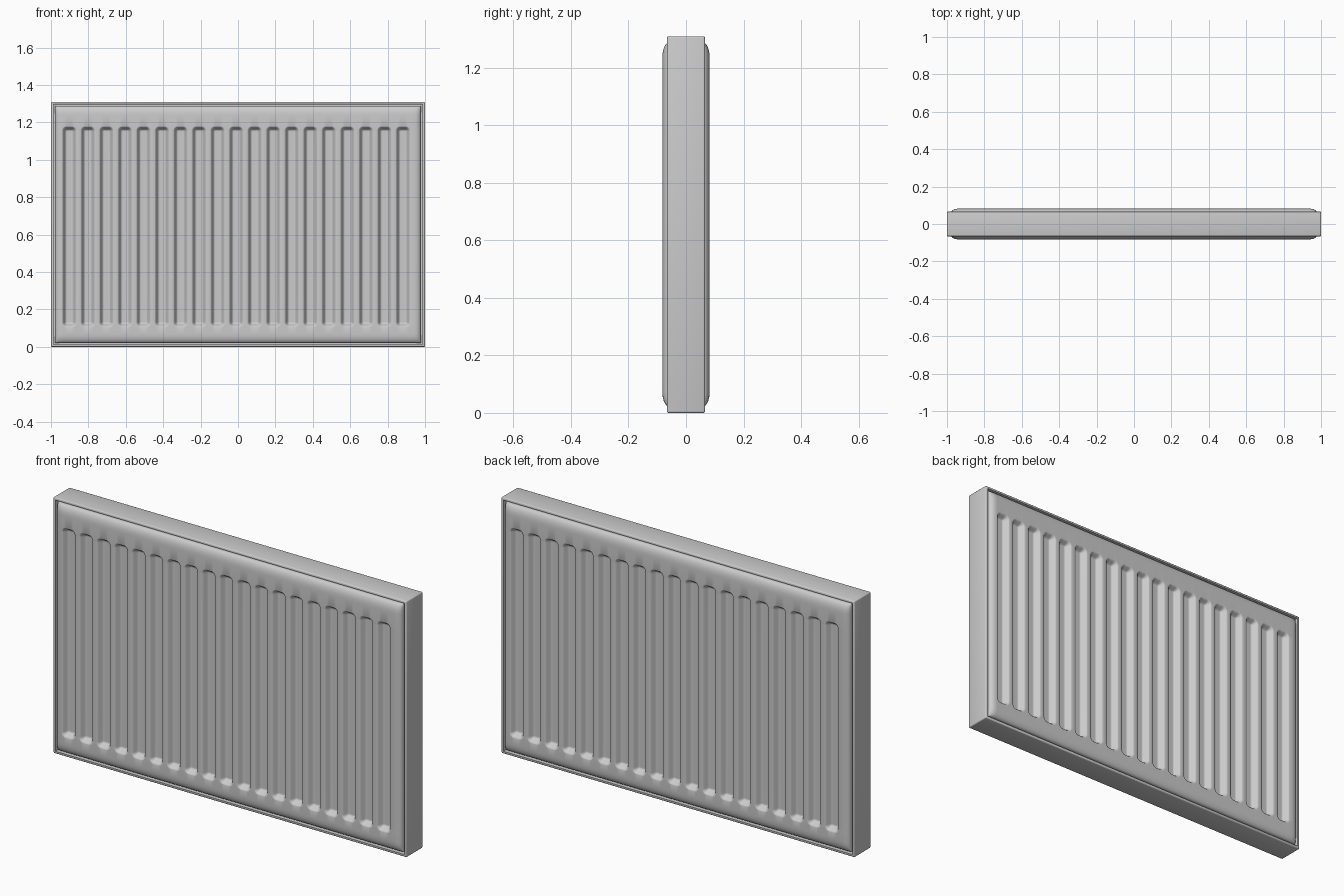
import bpy, bmesh, math

if "Cube" in bpy.data.objects:
    bpy.data.objects.remove(bpy.data.objects["Cube"])

H, DEPTH = 1.31, 0.066            # casing height, half depth
FACE = 0.082                      # outermost panel surface
X0, X1, Z0, Z1 = -0.978, 0.978, 0.021, 1.289
N, FIRST, PITCH = 19, -0.902, 0.0991
HW, ZLO, ZHI = 0.039, 0.105, 1.18  # flute half width and ends
RAD, WALL, SINK = 0.026, 0.024, 0.027


def add_object(name, bm, angle):
    bmesh.ops.recalc_face_normals(bm, faces=bm.faces)
    me = bpy.data.meshes.new(name)
    bm.to_mesh(me)
    bm.free()
    ob = bpy.data.objects.new(name, me)
    bpy.context.collection.objects.link(ob)
    bpy.context.view_layer.objects.active = ob
    ob.select_set(True)
    bpy.ops.object.shade_smooth_by_angle(angle=math.radians(angle))
    ob.select_set(False)
    return ob


# Casing: box with a shallow pocket front and back, leaving a thin rim
bm = bmesh.new()
bmesh.ops.create_cube(bm, size=1)
for v in bm.verts:
    v.co = (v.co.x * 2, v.co.y * 2 * DEPTH, (v.co.z + 0.5) * H)
bm.normal_update()
outer = list(bm.edges)
for f in [f for f in bm.faces if abs(f.normal.y) > 0.9]:
    s = 1 if f.normal.y > 0 else -1
    bmesh.ops.inset_region(bm, faces=[f], thickness=0.018)
    bmesh.ops.inset_region(bm, faces=[f], thickness=0.0005)
    for v in f.verts:
        v.co.y = s * 0.03
bmesh.ops.bevel(bm, geom=outer, offset=0.006, segments=3, profile=0.5, affect='EDGES')
add_object("casing", bm, 35)


def rounded(d, r):
    t = min(max(d / r, 0), 1)
    return math.sqrt(1 - (1 - t) ** 2)


def surface(x, z):
    # rounded outer border
    edge = min(rounded(x - X0, 0.035), rounded(X1 - x, 0.035)) \
        * min(rounded(z - Z0, 0.05), rounded(Z1 - z, 0.05))
    y = 0.058 + (FACE - 0.058) * edge
    # nearest flute, as a rounded rectangle
    i = min(max(round((x - FIRST) / PITCH), 0), N - 1)
    qx = abs(x - FIRST - i * PITCH) - HW + RAD
    qz = abs(z - (ZLO + ZHI) / 2) - (ZHI - ZLO) / 2 + RAD
    d = math.hypot(max(qx, 0), max(qz, 0)) + min(max(qx, qz), 0) - RAD
    t = min(max(-d / WALL, 0), 1)
    return -(y - SINK * t * t * (3 - 2 * t))


# Grid lines follow the border curve and the flute walls
border = [0, 0.0015, 0.005, 0.01, 0.017, 0.025, 0.035]
steps = [0, 0.003, 0.006, 0.009, 0.012, 0.015, 0.018, 0.021, 0.025, 0.03]
xs = [X0 + b for b in border] + [X1 - b for b in border]
for i in range(N):
    c = FIRST + i * PITCH
    xs += [c - HW + s for s in steps] + [c + HW - s for s in steps] + [c]
zs = [Z0 + b for b in border + [0.05]] + [Z1 - b for b in border + [0.05]]
zs += [ZLO + s for s in steps] + [ZHI - s for s in steps]
zs += [ZLO + (ZHI - ZLO) * k / 6 for k in range(1, 6)]
xs, zs = sorted(set(xs)), sorted(set(zs))


def fluted_panel(name, angle):
    bm = bmesh.new()
    grid = [[bm.verts.new((x, surface(x, z), z)) for z in zs] for x in xs]
    for i in range(len(xs) - 1):
        for j in range(len(zs) - 1):
            bm.faces.new((grid[i][j], grid[i + 1][j], grid[i + 1][j + 1], grid[i][j + 1]))
    # skirt running back into the casing
    rim = [e for e in bm.edges if e.is_boundary]
    ext = bmesh.ops.extrude_edge_only(bm, edges=rim)
    for v in ext['geom']:
        if isinstance(v, bmesh.types.BMVert):
            v.co.y = -0.03
    ob = add_object(name, bm, 60)
    ob.rotation_euler.z = angle


fluted_panel("front_panel", 0)
fluted_panel("back_panel", math.pi)
